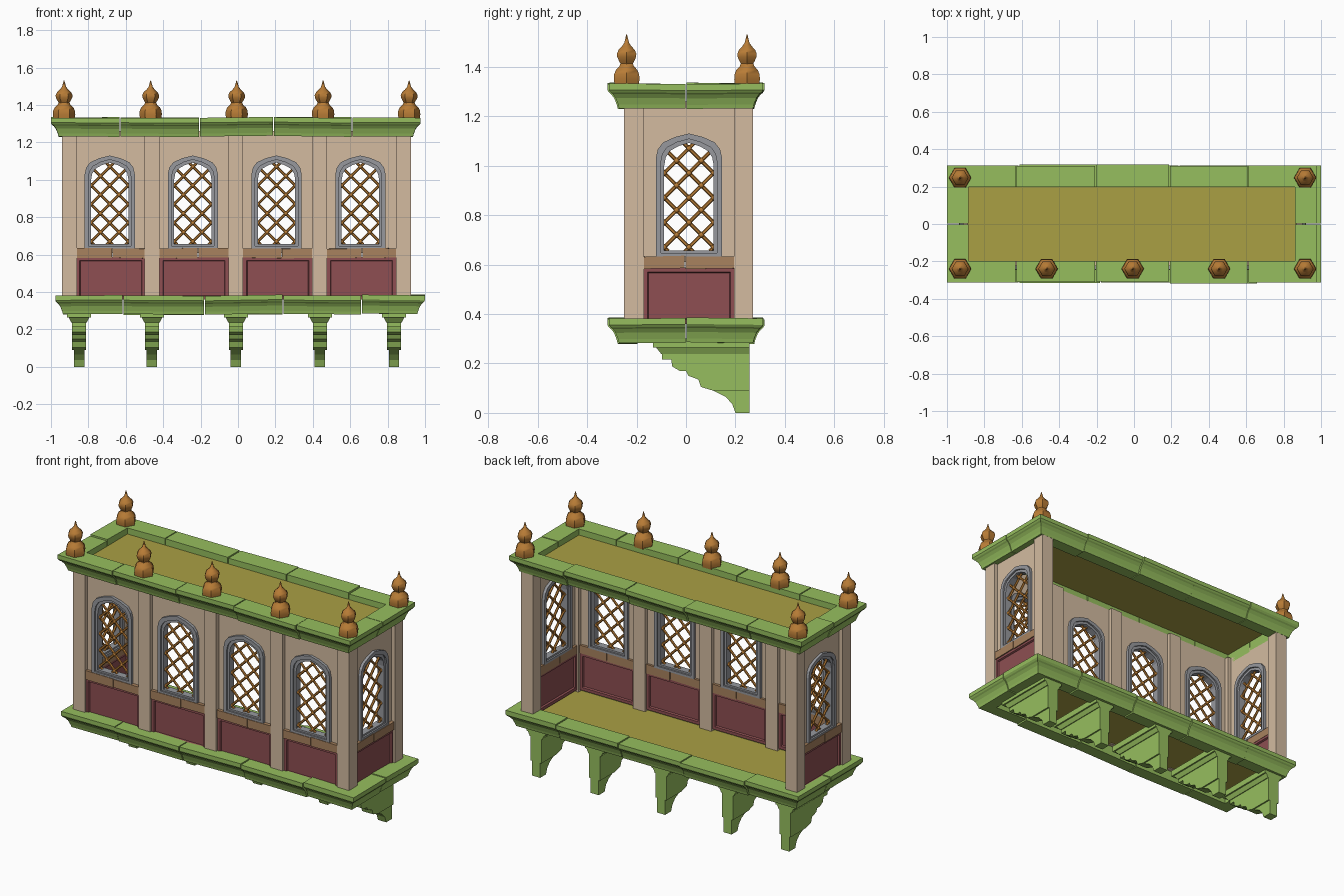
import bpy, bmesh, math, random
from mathutils import Matrix, Vector

if "Cube" in bpy.data.objects:
    bpy.data.objects.remove(bpy.data.objects["Cube"])

random.seed(4)


def mat(name, r, g, b):
    lin = lambda c: (c / 255 / 12.92) if c < 11 else ((c / 255 + 0.055) / 1.055) ** 2.4
    m = bpy.data.materials.new(name)
    m.diffuse_color = (lin(r), lin(g), lin(b), 1)
    m.use_nodes = True
    m.node_tree.nodes["Principled BSDF"].inputs["Base Color"].default_value = m.diffuse_color
    return m


GREEN = mat("green stone", 150, 190, 94)
OLIVE = mat("olive boards", 170, 160, 68)
BEIGE = mat("beige plaster", 211, 187, 160)
RED = mat("dark red panel", 142, 79, 82)
BROWN = mat("brown ledge", 168, 130, 94)
GREY = mat("grey frame", 151, 153, 158)
GOLD = mat("golden wood", 184, 124, 54)


def finish(bm, name, material, matrix=None, smooth=False):
    bmesh.ops.recalc_face_normals(bm, faces=bm.faces)
    me = bpy.data.meshes.new(name)
    bm.to_mesh(me)
    bm.free()
    me.materials.append(material)
    ob = bpy.data.objects.new(name, me)
    bpy.context.collection.objects.link(ob)
    if matrix:
        ob.matrix_world = matrix
    if smooth:
        bpy.context.view_layer.objects.active = ob
        ob.select_set(True)
        bpy.ops.object.shade_smooth_by_angle(angle=math.radians(50))
        ob.select_set(False)
    return ob


def add_box(bm, x0, x1, y0, y1, z0, z1):
    m = Matrix.Translation(((x0 + x1) / 2, (y0 + y1) / 2, (z0 + z1) / 2)) @ \
        Matrix.Diagonal((x1 - x0, y1 - y0, z1 - z0, 1))
    return bmesh.ops.create_cube(bm, size=1, matrix=m)["verts"]


def add_loft(bm, a, b):
    """Closed solid between two matching loops."""
    va, vb = [bm.verts.new(p) for p in a], [bm.verts.new(p) for p in b]
    n = len(va)
    for i in range(n):
        bm.faces.new((va[i], va[(i + 1) % n], vb[(i + 1) % n], vb[i]))
    bm.faces.new(va)
    bm.faces.new(vb)


def add_ring(bm, inner, outer, t):
    """Plate of half thickness t with a hole; loops are (u, z)."""
    loops = [[bm.verts.new((u, y, z)) for u, z in lp]
             for lp, y in ((inner, -t), (outer, -t), (outer, t), (inner, t))]
    n = len(inner)
    for k in range(4):
        a, b = loops[k], loops[(k + 1) % 4]
        for i in range(n):
            j = (i + 1) % n
            bm.faces.new((a[i], a[j], b[j], b[i]))


# ---- Cornices: mitred rings of slightly uneven stones ----
PROFILE = [(0, 0), (.074, 0), (.078, .016), (.088, .042), (.1, .058),
           (.108, .064), (.115, .074), (.115, .1), (0, .1)]


def cornice(name, x0, x1, z0, cuts):
    y0, y1 = -.197, .197
    sides = [
        (x0, x1, cuts, lambda u, d, z: (u, y0 - d, z)),
        (y0, y1, [0], lambda u, d, z: (x1 + d, u, z)),
        (-x1, -x0, [-c for c in reversed(cuts)], lambda u, d, z: (-u, y1 + d, z)),
        (-y1, -y0, [0], lambda u, d, z: (x0 - d, -u, z))]
    bm = bmesh.new()
    for u0, u1, cs, P in sides:
        stops = [u0] + cs + [u1]
        for i in range(len(stops) - 1):
            ends = []
            shift = random.uniform(-.004, .007) if 0 < i < len(stops) - 2 else 0
            for k, s in ((i, 1), (i + 1, -1)):
                corner = k in (0, len(stops) - 1)
                jz = 0 if corner else random.uniform(-.004, .005)
                jd = 0 if corner else shift
                ends.append([P(stops[k] + (-s * d if corner else s * .0025),
                               d + (jd if d else 0), z0 + z + jz) for d, z in PROFILE])
            add_loft(bm, *ends)
    finish(bm, name, GREEN)


cornice("upper_cornice", -.885, .862, 1.232, [-.63, -.205, .19, .61])
cornice("lower_cornice", -.862, .885, .282, [-.615, -.18, .24, .66])

# ---- Floor and ceiling boards ----
for name, z, x0, x1 in (("floor", .35, -.87, .89), ("ceiling", 1.295, -.89, .87)):
    bm = bmesh.new()
    bm.faces.new([bm.verts.new(p) for p in
                  ((x0, -.2, z), (x1, -.2, z), (x1, .2, z), (x0, .2, z))])
    finish(bm, name, OLIVE)

# ---- Posts ----
POSTS = [-.9, -.459, -.012, .436, .885]
bm = bmesh.new()
for i, x in enumerate(POSTS):
    add_box(bm, x - .04, x + .04, -.25, -.17, .345, 1.26)
    if i in (0, 4):
        add_box(bm, x - .04, x + .04, .194, .27, .345, 1.26)
finish(bm, "posts", BEIGE)

# ---- Window bays (local x along the wall, -y outward) ----
ARCH = [(1, 0), (.94, .36), (.78, .64), (.42, .86), (0, 1)]


def arch(w, zb, zs, za):
    left = [(-w * f, zs + (za - zs) * h) for f, h in ARCH]
    return [(-w, zb)] + left + [(-u, z) for u, z in reversed(left[:-1])] + [(w, zb)]


def in_opening(u, z):
    f = abs(u) / .104
    if f > 1 or z < .652:
        return False
    for (fa, ha), (fb, hb) in zip(ARCH, ARCH[1:]):
        if fb <= f <= fa:
            return z <= 1.005 + .092 * (ha + (hb - ha) * (fa - f) / (fa - fb))
    return False


def bay(label, m, half, off=0):
    shift = m @ Matrix.Translation((off, 0, 0))
    # plaster wall with an arched hole
    hole = arch(.12, .64, 1.015, 1.11)
    n = len(hole) - 3
    rect = [(-half - off, .61)] + [(-half - off + 2 * half * i / n, 1.26) for i in range(n + 1)] \
        + [(half - off, .61)]
    bm = bmesh.new()
    add_ring(bm, hole, rect, .015)
    finish(bm, label + "_wall", BEIGE, shift)
    # stepped grey frame
    bm = bmesh.new()
    outer, mid, inner = arch(.134, .632, 1.03, 1.13), arch(.114, .646, 1.012, 1.108), \
        arch(.1, .656, 1.0, 1.092)
    add_ring(bm, mid, outer, .032)
    add_ring(bm, inner, mid, .022)
    finish(bm, label + "_window_frame", GREY, shift)
    # lattice rods and knots
    bm = bmesh.new()
    zc, step = .87, .1
    for s in (1, -1):
        for k in range(-4, 5):
            pts = [(u, zc + s * (u - k * step)) for u in (i * .002 - .104 for i in range(105))]
            pts = [p for p in pts if in_opening(*p)]
            if len(pts) < 8:
                continue
            a, b = Vector((pts[0][0], 0, pts[0][1])), Vector((pts[-1][0], 0, pts[-1][1]))
            rot = (b - a).to_track_quat('Z', 'Y').to_matrix().to_4x4()
            bmesh.ops.create_cone(bm, cap_ends=True, segments=6, radius1=.0075, radius2=.0075,
                                  depth=(b - a).length,
                                  matrix=Matrix.Translation((a + b) / 2) @ rot)
    for i in range(-2, 3):
        for j in range(-6, 7):
            u, z = i * step / 2, zc + j * step / 2
            if (i + j) % 2 == 0 and in_opening(u, z):
                bmesh.ops.create_icosphere(bm, subdivisions=1, radius=.0135,
                                           matrix=Matrix.Translation((u, 0, z)))
    finish(bm, label + "_lattice", GOLD, shift, True)
    # ledge of two uneven stones
    bm = bmesh.new()
    cut = random.uniform(-.04, .06)
    for a, b in ((-half, cut - .002), (cut + .002, half)):
        vs = add_box(bm, a, b, -.035, .03, .583, .634)
        for v in vs:
            v.co.z += random.uniform(-.003, .003)
    finish(bm, label + "_ledge", BROWN, m)
    # red panel with a recessed field on both sides
    bm = bmesh.new()
    add_box(bm, -half, half, -.028, .028, .36, .588)
    bm.normal_update()
    faces = [f for f in bm.faces if abs(f.normal.y) > .9]
    bmesh.ops.inset_individual(bm, faces=faces, thickness=.026, depth=0)
    bmesh.ops.inset_individual(bm, faces=faces, thickness=.006, depth=-.01)
    finish(bm, label + "_panel", RED, m)


for i in range(4):
    c = (POSTS[i] + POSTS[i + 1]) / 2
    bay("front_bay_%d" % (i + 1), Matrix.Translation((c, -.21, 0)), .185, -.006)
bay("right_bay", Matrix.Translation((.885, .012, 0)) @ Matrix.Rotation(math.pi / 2, 4, 'Z'), .187)
bay("left_bay", Matrix.Translation((-.9, .012, 0)) @ Matrix.Rotation(-math.pi / 2, 4, 'Z'), .187)

# ---- Stepped brackets under the balcony ----
UPPER = [(.257, .25), (-.097, .25), (-.097, .215), (-.06, .215), (-.055, .187), (-.025, .17),
         (0, .17), (.01, .15), (.05, .135), (.06, .105), (.11, .09), (.257, .09)]
LOWER = [(.257, .09), (.11, .09), (.16, .065), (.187, .036), (.2, 0), (.257, 0)]
for i, x in enumerate((-.85, -.46, -.011, .438, .834)):
    bm = bmesh.new()
    for pts, w in ((UPPER, .037), (LOWER, .028)):
        add_loft(bm, [(x - w, y, z) for y, z in pts], [(x + w, y, z) for y, z in pts])
    add_box(bm, x - .064, x + .064, -.133, .257, .264, .3)
    lo, hi = [[(x - w, y, z), (x + w, y, z), (x + w, .257, z), (x - w, .257, z)]
              for w, y, z in ((.042, -.1, .238), (.056, -.122, .266))]
    add_loft(bm, lo, hi)
    finish(bm, "bracket_%d" % (i + 1), GREEN)

# ---- Six-sided finials ----
TURN = [(.056, 1.325), (.06, 1.35), (.058, 1.37), (.05, 1.387), (.034, 1.402), (.029, 1.413),
        (.036, 1.424), (.044, 1.44), (.045, 1.453), (.038, 1.468), (.022, 1.483),
        (.011, 1.497), (.002, 1.53)]
SPOTS = [(x, -.24) for x in (-.93, -.467, -.007, .455, .915)] + [(-.93, .247), (.915, .247)]
for i, (x, y) in enumerate(SPOTS):
    bm = bmesh.new()
    rings = [[bm.verts.new((x + r * math.cos(k * math.pi / 3), y + r * math.sin(k * math.pi / 3), z))
              for k in range(6)] for r, z in TURN]
    for a, b in zip(rings, rings[1:]):
        for k in range(6):
            bm.faces.new((a[k], a[(k + 1) % 6], b[(k + 1) % 6], b[k]))
    bm.faces.new(rings[0])
    bm.faces.new(rings[-1])
    finish(bm, "finial_%d" % (i + 1), GOLD, None, True)
